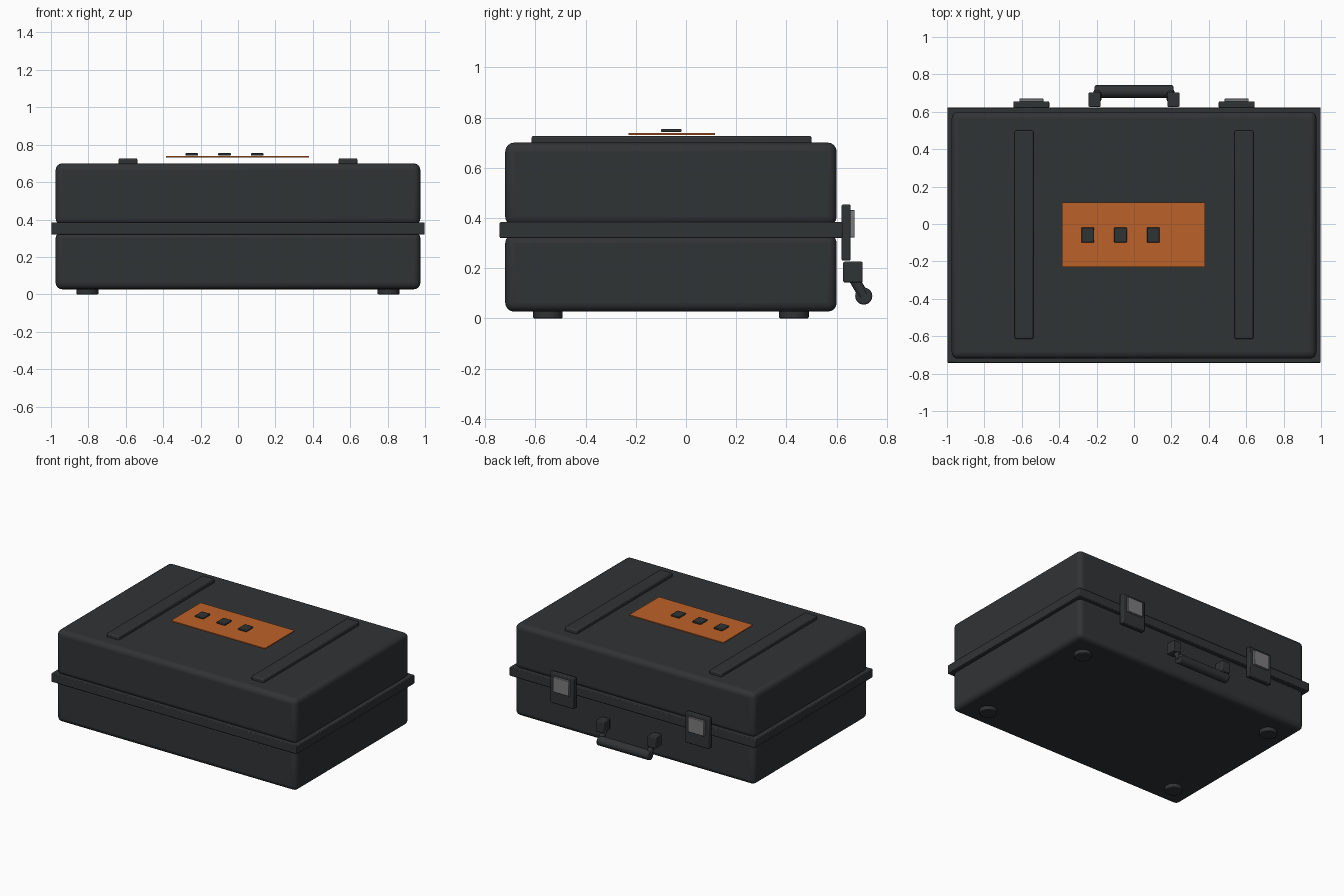
import bpy
from mathutils import Vector

if "Cube" in bpy.data.objects:
    bpy.data.objects.remove(bpy.data.objects["Cube"])


def material(name, color):
    m = bpy.data.materials.new(name)
    m.diffuse_color = (*color, 1)
    m.use_nodes = True
    m.node_tree.nodes["Principled BSDF"].inputs["Base Color"].default_value = m.diffuse_color
    return m


DARK = material("dark_shell", (0.030, 0.033, 0.035))
ORANGE = material("orange_panel", (0.50, 0.12, 0.022))
METAL = material("latch_metal", (0.20, 0.20, 0.21))


def finish(name, mat, bevel, segments=2):
    ob = bpy.context.object
    ob.name = name
    ob.data.materials.append(mat)
    if bevel:
        b = ob.modifiers.new("Bevel", 'BEVEL')
        b.width = bevel
        b.segments = segments
        b.limit_method = 'ANGLE'
    bpy.ops.object.shade_smooth_by_angle()
    return ob


def box(name, x, y, z, bevel=0.005, mat=DARK, segments=2):
    lo, hi = Vector((x[0], y[0], z[0])), Vector((x[1], y[1], z[1]))
    bpy.ops.mesh.primitive_cube_add(size=1, location=(lo + hi) / 2)
    bpy.context.object.scale = hi - lo
    bpy.ops.object.transform_apply(location=False, rotation=False, scale=True)
    return finish(name, mat, bevel, segments)


def rod(name, a, b, radius, bevel=0.005, sides=32):
    a, b = Vector(a), Vector(b)
    bpy.ops.mesh.primitive_cylinder_add(
        vertices=sides, radius=radius, depth=(b - a).length, location=(a + b) / 2,
        rotation=(b - a).to_track_quat('Z', 'Y').to_euler())
    return finish(name, DARK, bevel)


# Case halves and the rim between them
box("lower_shell", (-0.975, 0.975), (-0.72, 0.60), (0.027, 0.335), 0.035, segments=4)
box("upper_shell", (-0.975, 0.975), (-0.72, 0.60), (0.37, 0.70), 0.035, segments=4)
box("rim", (-0.998, 0.998), (-0.742, 0.624), (0.32, 0.384))

for side, s in (("left", -1), ("right", 1)):
    def span(a, b):
        return sorted((s * a, s * b))

    # Raised lid ribs
    box("lid_rib_" + side, span(0.538, 0.638), (-0.615, 0.50), (0.69, 0.727), 0.008)

    # Latches with metal plates
    box("latch_" + side, span(0.453, 0.645), (0.62, 0.656), (0.23, 0.454), 0.006)
    box("latch_plate_" + side, span(0.485, 0.613), (0.65, 0.671), (0.322, 0.432), 0.003, METAL)

    # Round feet
    for end, y in (("front", -0.55), ("back", 0.43)):
        rod(f"foot_{end}_{side}", (s * 0.805, y, 0), (s * 0.805, y, 0.035), 0.059)

    # Handle mounts and arms
    box("handle_mount_" + side, span(0.178, 0.243), (0.626, 0.704), (0.143, 0.226), 0.006)
    rod("handle_arm_" + side, (s * 0.195, 0.668, 0.16), (s * 0.195, 0.708, 0.09), 0.021, 0, 16)

# Handle grip
rod("handle_grip", (-0.21, 0.708, 0.089), (0.21, 0.708, 0.089), 0.034, 0.006)

# Lid panel with three buttons
box("lid_panel", (-0.384, 0.38), (-0.229, 0.115), (0.731, 0.739), 0, ORANGE)
for i in range(3):
    cx = -0.247 + 0.175 * i
    box(f"panel_button_{i + 1}", (cx - 0.034, cx + 0.034), (-0.099, -0.018), (0.742, 0.755), 0.004)
